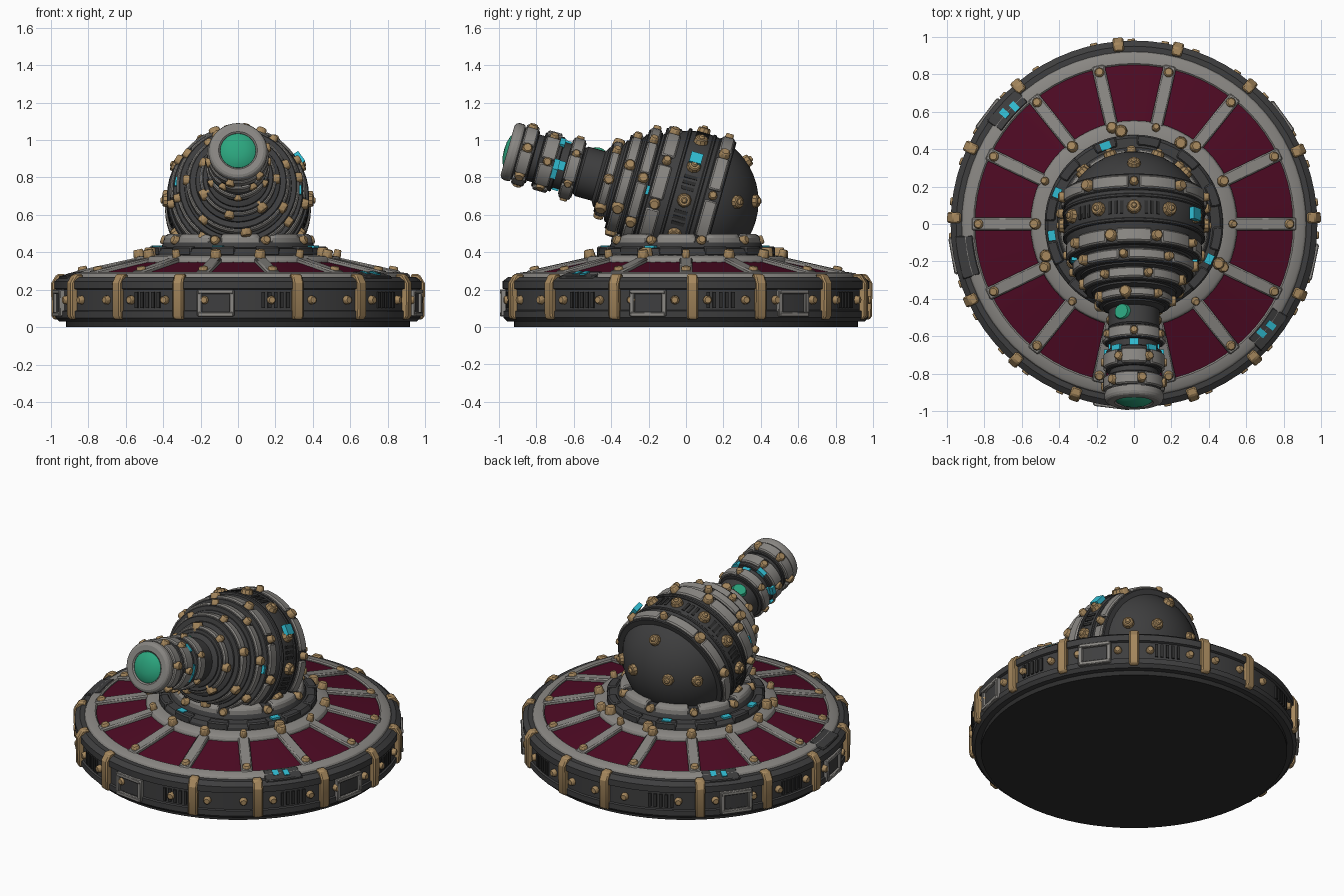
import bpy, bmesh, random
from math import radians, sin, cos, pi
from mathutils import Matrix, Vector

if "Cube" in bpy.data.objects:
    bpy.data.objects.remove(bpy.data.objects["Cube"])

random.seed(4)
COLOURS = {
    "dark_iron": (0.048, 0.048, 0.049), "black_iron": (0.026, 0.026, 0.026),
    "worn_steel": (0.25, 0.24, 0.225), "brass": (0.38, 0.245, 0.11),
    "crimson": (0.075, 0.003, 0.017), "green_glass": (0.025, 0.38, 0.21),
    "cyan_glow": (0.03, 0.5, 0.64),
}
MATS = {}
for n, c in COLOURS.items():
    MATS[n] = bpy.data.materials.new(n)
    MATS[n].diffuse_color = (*c, 1)

PARTS = {}  # part name -> (bmesh, colour, bevel width)
I = Matrix.Identity(4)
# turret frame: local z runs along the barrel, local y is up
c, s = cos(radians(15.8)), sin(radians(15.8))
TUR = Matrix(((1, 0, 0, 0), (0, s, -c, 0.01), (0, c, s, 0.672), (0, 0, 0, 1)))


def part(name, colour, bevel=0.0):
    PARTS[name] = (bmesh.new(), colour, bevel)
    return PARTS[name][0]


def at(base, a, r, z, tilt=0):
    """Frame at angle a (x radial, z axial), tipped down by tilt."""
    return (base @ Matrix.Rotation(radians(a), 4, 'Z') @ Matrix.Translation((r, 0, z))
            @ Matrix.Rotation(radians(tilt), 4, 'Y'))


def box(bm, m, size):
    bmesh.ops.create_cube(bm, size=1, matrix=m @ Matrix.Diagonal((*size, 1)))


def bolt(bm, m, r, h, sides=8):
    bmesh.ops.create_cone(bm, cap_ends=True, segments=sides, radius1=r, radius2=r * 0.8,
                          depth=h, matrix=m)


def sweep(bm, base, prof, a0=0, a1=360, n=64):
    """Turn an (r, z) profile about z; part sweeps get end caps."""
    full = a1 - a0 >= 360
    rows = []
    for i in range(n if full else n + 1):
        a = radians(a0 + (a1 - a0) * i / n)
        rows.append([bm.verts.new(base @ Vector((r * cos(a), r * sin(a), z))) for r, z in prof])
    k = len(prof)
    closed = prof[0][0] > 0
    for i in range(n):
        p, q = rows[i], rows[(i + 1) % len(rows)]
        for j in range(k if closed else k - 1):
            bm.faces.new((p[j], q[j], q[(j + 1) % k], p[(j + 1) % k]))
    if not full:
        bm.faces.new(rows[0])
        bm.faces.new(rows[-1][::-1])


def rect(r0, r1, z0, z1):
    return [(r0, z0), (r1, z0), (r1, z1), (r0, z1)]


def segments(bm, base, prof, count, gap, start=0, steps=5):
    for i in range(count):
        a = start + 360 * i / count
        sweep(bm, base, prof, a + gap / 2, a + 360 / count - gap / 2, steps)


# ---------------- base disc ----------------
bm = part("base_underside", "black_iron")
sweep(bm, I, [(0, 0), (0.92, 0), (0.92, 0.05), (0, 0.05)], n=72)
bm = part("base_rim", "dark_iron")
sweep(bm, I, [(0, 0.03), (0.955, 0.03), (0.975, 0.05), (0.975, 0.085), (0.965, 0.09),
              (0.965, 0.2), (0.98, 0.205), (0.98, 0.245), (0.95, 0.268), (0.88, 0.27), (0, 0.27)], n=72)
bm = part("crimson_deck", "crimson")
sweep(bm, I, [(0.5, 0.2), (0.88, 0.2), (0.88, 0.275), (0.5, 0.358)], n=70)
bm = part("deck_rings", "worn_steel", 0.008)
sweep(bm, I, [(0.85, 0.25), (0.922, 0.25), (0.922, 0.275), (0.905, 0.288), (0.85, 0.296)], n=72)
sweep(bm, I, [(0.465, 0.3), (0.555, 0.3), (0.552, 0.365), (0.535, 0.378), (0.465, 0.385)], n=56)
bm = part("deck_spokes", "worn_steel", 0.008)
SPOKES = [360 * i / 14 for i in range(14)]
for a in SPOKES:
    box(bm, at(I, a, 0.7, 0.318, 12.4), (0.34, 0.07, 0.036))
bm = part("deck_bolts", "brass", 0.005)
for i, a in enumerate(SPOKES):
    bolt(bm, at(I, a, 0.83, 0.305, 12), 0.031, 0.04)
    bolt(bm, at(I, a, 0.53, 0.39, 12), 0.034 if i % 3 else 0.025, 0.05)

# ---------------- rim details ----------------
bm = part("rim_brass_straps", "brass", 0.008)
STRAPS = [2, 24, 50, 76, 95, 130, 155, 178, 205, 229, 251, 289, 312, 337]
for a in STRAPS:
    sweep(bm, I, [(0.94, 0.04), (0.985, 0.04), (0.997, 0.06), (0.999, 0.235), (0.97, 0.282),
                  (0.925, 0.285)], a - 1.7, a + 1.7, 2)
PANELS = [263, 348, 36, 143, 190]
VENTS = [287 - 5, 11, 62, 116, 166, 240, 325]
frames = part("rim_panel_frames", "worn_steel", 0.004)
plates = part("rim_panel_plates", "dark_iron")
slots = part("rim_vent_slots", "black_iron")
for a in PANELS:
    for z in (0.068, 0.19):
        box(frames, at(I, a, 0.973, z), (0.036, 0.19, 0.024))
    for d in (-5.1, 5.1):
        box(frames, at(I, a + d, 0.973, 0.129), (0.036, 0.026, 0.14))
    sweep(plates, I, rect(0.95, 0.974, 0.07, 0.185), a - 5, a + 5, 4)
for a in VENTS:
    for k in range(-2, 3):
        box(slots, at(I, a + k * 2, 0.966, 0.145), (0.016, 0.018, 0.085))
bm = part("rim_bolts", "brass", 0.004)
for i, a in enumerate(STRAPS):
    b = STRAPS[(i + 1) % 14] + (360 if i == 13 else 0)
    for f in (0.22, 0.78):
        bolt(bm, at(I, a + (b - a) * f, 0.975, 0.145, 90), 0.026, 0.03)
hatch = part("rim_top_hatches", "dark_iron", 0.005)
glow = part("base_glow_cells", "cyan_glow")
for a in (138, 191, 322):
    sweep(hatch, I, [(0.865, 0.25), (0.96, 0.25), (0.96, 0.272), (0.865, 0.299)], a - 7, a + 7, 4)
for a in (138, 322):
    for k, r in ((-2.5, 0.895), (1.5, 0.91)):
        box(glow, at(I, a + k, r, 0.2865, 15.9), (0.05, 0.034, 0.012))

# ---------------- pedestal ----------------
bm = part("pedestal", "dark_iron")
sweep(bm, I, [(0, 0.3), (0.48, 0.3), (0.475, 0.4), (0.46, 0.42), (0.41, 0.425), (0.4, 0.45),
              (0.375, 0.48), (0, 0.48)])
bm = part("pedestal_steel_blocks", "worn_steel", 0.008)
segments(bm, I, [(0.33, 0.44), (0.4, 0.44), (0.395, 0.485), (0.375, 0.497), (0.33, 0.497)], 9, 9, 12)
bm = part("pedestal_dark_blocks", "dark_iron", 0.008)
segments(bm, I, rect(0.42, 0.478, 0.38, 0.43), 12, 14, 5, 3)
bm = part("pedestal_bolts", "brass", 0.005)
for i in range(9):
    bolt(bm, at(I, 12 + 40 * i, 0.39, 0.462, 70), 0.03, 0.05)
for a in (98, 200, 335, 60):
    bolt(bm, at(I, a, 0.5, 0.395), 0.038, 0.06)
for a in (158, 188, 110, 256, 335):
    box(glow, at(I, a, 0.444, 0.43), (0.04, 0.055, 0.012))

# ---------------- ball turret ----------------
R = 0.378
bm = part("turret_ball", "dark_iron")
sweep(bm, TUR, [(0 if i in (0, 24) else R * sin(pi * i / 24), -R * cos(pi * i / 24))
                for i in range(25)], n=48)
bm = part("turret_neck", "dark_iron")
sweep(bm, TUR, [(0, 0.05), (0.364, 0.08), (0.335, 0.2), (0.3, 0.23), (0.285, 0.31), (0.24, 0.33),
                (0.225, 0.4), (0.18, 0.42), (0.165, 0.48), (0.13, 0.5), (0, 0.5)], n=48)
steel = part("turret_steel_bands", "worn_steel", 0.008)
inner = part("turret_inner_bands", "dark_iron", 0.005)
brass = part("turret_bolts", "brass", 0.005)
# bands as (outer radius, start, end, blocks, first angle)
for r, t0, t1, n, a0 in ((0.39, -0.155, -0.085, 9, 10), (0.363, 0.13, 0.205, 9, 30),
                         (0.33, 0.235, 0.292, 8, 10), (0.275, 0.322, 0.38, 7, 22),
                         (0.205, 0.415, 0.462, 7, 0)):
    sweep(inner, TUR, rect(r - 0.07, r - 0.014, t0 - 0.01, t1 + 0.01), n=48)
    segments(steel, TUR, rect(r - 0.06, r, t0, t1), n, 9, a0, 5)
    for i in range(n):
        size = random.choice((0.028, 0.034, 0.038))
        bolt(brass, at(TUR, a0 + 360 * i / n, r - 0.008, (t0 + t1) / 2, 90), size, 0.055)
# equator row: big rivets with sunken vents between them
sweep(inner, TUR, rect(0.33, 0.382, -0.055, -0.035), n=48)
sweep(inner, TUR, rect(0.33, 0.38, 0.08, 0.1), n=48)
vents = part("turret_vents", "black_iron")
cells = part("turret_glow_cells", "cyan_glow")
for i in range(12):
    a = 30 * i
    bolt(brass, at(TUR, a, 0.381, 0.02, 90), 0.042, 0.045, 10)
    bolt(brass, at(TUR, a, 0.405, 0.02, 90), 0.02, 0.02)
    if i in (1, 8):
        box(cells, at(TUR, a + 5, 0.4, 0.02), (0.03, 0.066, 0.066))
    else:
        for k in (-5, 0, 5):
            box(vents, at(TUR, a + 15 + k, 0.375, 0.02), (0.012, 0.018, 0.07))
for a in (0, 172):
    box(cells, at(TUR, a, 0.325, 0.217), (0.03, 0.05, 0.03))
# rivets on the rear of the ball, as (angle, latitude)
for a, lat in ((14, 42), (166, 42), (38, 65), (142, 65), (240, 45), (300, 45), (90, 40)):
    rr, zz = cos(radians(lat)), -sin(radians(lat))
    bolt(brass, at(TUR, a, R * rr, R * zz, 90 + lat), 0.04, 0.05, 10)
    bolt(brass, at(TUR, a, 0.405 * rr, 0.405 * zz, 90 + lat), 0.02, 0.02)
box(cells, at(TUR, 225, 0.306, -0.222, 36), (0.012, 0.045, 0.04))

# ---------------- barrel ----------------
bm = part("barrel", "dark_iron")
sweep(bm, TUR, [(0, 0.45), (0.137, 0.45), (0.137, 0.59), (0.128, 0.6), (0.128, 0.985), (0, 0.985)], n=36)
bm = part("barrel_steel_rings", "worn_steel", 0.007)
segments(bm, TUR, rect(0.11, 0.168, 0.61, 0.675), 6, 8, 30, 5)
segments(bm, TUR, rect(0.11, 0.165, 0.74, 0.82), 6, 10, 0, 5)
bm = part("barrel_dark_rings", "dark_iron", 0.005)
sweep(bm, TUR, rect(0.11, 0.154, 0.605, 0.68), n=36)
sweep(bm, TUR, rect(0.11, 0.15, 0.72, 0.83), n=36)
sweep(bm, TUR, rect(0.11, 0.145, 0.86, 0.98), n=36)
bm = part("muzzle_ring", "worn_steel", 0.007)
sweep(bm, TUR, [(0.09, 0.95), (0.148, 0.94), (0.158, 0.95), (0.158, 0.985), (0.143, 1.002), (0.097, 1.002)], n=36)
segments(bm, TUR, rect(0.11, 0.165, 0.868, 0.938), 6, 12, 15, 5)
bm = part("muzzle_lens", "green_glass")
sweep(bm, TUR, [(0, 0.96), (0.095, 0.96), (0.095, 0.995), (0.075, 1.008), (0.04, 1.018), (0, 1.021)], n=32)
bm = part("barrel_side_lens", "green_glass")
bolt(bm, at(TUR, 118, 0.137, 0.53, 90), 0.048, 0.02, 20)
bm = part("barrel_bolts", "brass", 0.004)
for i in range(6):
    bolt(bm, at(TUR, 30 + 60 * i, 0.157, 0.643, 90), 0.026, 0.045)
    bolt(bm, at(TUR, 60 * i, 0.156, 0.78, 90), 0.028, 0.04)
    bolt(bm, at(TUR, 15 + 60 * i, 0.155, 0.903, 90), 0.031, 0.045)
bm = part("barrel_glow_cells", "cyan_glow")
for a in (90, 0, 180, 270):
    box(bm, at(TUR, a, 0.122, 0.7), (0.03, 0.05, 0.034))
for a in (0, 52, 128, 180, 340, 225):
    box(bm, at(TUR, a, 0.15, 0.73), (0.022, 0.055, 0.03))

# ---------------- turn parts into objects ----------------
for name, (bm, colour, bevel) in PARTS.items():
    bmesh.ops.remove_doubles(bm, verts=bm.verts, dist=1e-5)
    bmesh.ops.recalc_face_normals(bm, faces=bm.faces)
    me = bpy.data.meshes.new(name)
    bm.to_mesh(me)
    bm.free()
    me.materials.append(MATS[colour])
    me.shade_smooth()
    me.set_sharp_from_angle(angle=radians(32))
    ob = bpy.data.objects.new(name, me)
    bpy.context.collection.objects.link(ob)
    if bevel:
        mod = ob.modifiers.new("soft_edges", 'BEVEL')
        mod.width = bevel
        mod.segments = 1
        mod.angle_limit = radians(40)

for m in bpy.data.materials:
    if m.users and not m.is_grease_pencil:
        m.use_nodes = True
        m.node_tree.nodes["Principled BSDF"].inputs["Base Color"].default_value = m.diffuse_color
